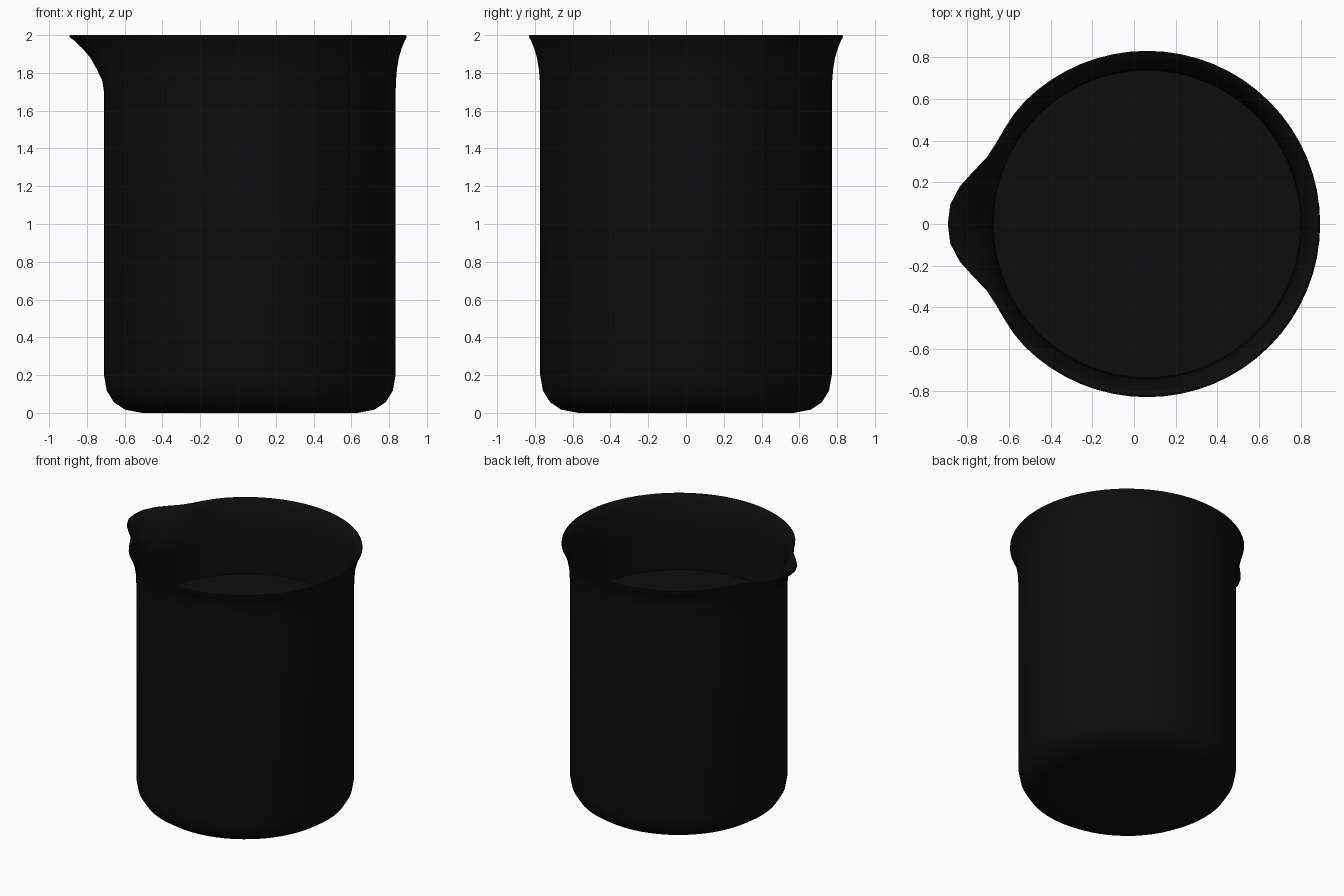
import bpy, bmesh, math

if "Cube" in bpy.data.objects:
    bpy.data.objects.remove(bpy.data.objects["Cube"])

CX, SEG = 0.0625, 64

def material(name, v):
    m = bpy.data.materials.new(name)
    m.diffuse_color = (v, v, v, 1)
    m.use_nodes = True
    m.node_tree.nodes["Principled BSDF"].inputs["Base Color"].default_value = m.diffuse_color
    return m

glass_mat = material("black glass", 0.004)
liquid_mat = material("black liquid", 0.0042)

# Extra rim radius of the pouring lip, per segment away from -x
LIP = [0.125, 0.118, 0.086, 0.040, 0.002, -0.009, -0.008, -0.003]

def lip(i):
    d = abs(i - SEG // 2)
    return LIP[d] if d < len(LIP) else 0.0

def lathe(name, profile, mat):
    """Revolve (radius, z, lip weight) points; radius 0 makes a pole."""
    bm = bmesh.new()
    rings = []
    for r, z, w in profile:
        if r == 0:
            rings.append([bm.verts.new((CX, 0, z))] * SEG)
            continue
        ring = []
        for i in range(SEG):
            a = 2 * math.pi * i / SEG
            rr = r + w * lip(i)
            ring.append(bm.verts.new((CX + rr * math.cos(a), rr * math.sin(a), z)))
        rings.append(ring)
    for a, b in zip(rings, rings[1:]):
        for i in range(SEG):
            j = (i + 1) % SEG
            vs = list(dict.fromkeys((a[i], a[j], b[j], b[i])))
            bm.faces.new(vs)
    bmesh.ops.recalc_face_normals(bm, faces=bm.faces)
    me = bpy.data.meshes.new(name)
    bm.to_mesh(me)
    bm.free()
    me.materials.append(mat)
    ob = bpy.data.objects.new(name, me)
    bpy.context.collection.objects.link(ob)
    bpy.ops.object.select_all(action='DESELECT')
    ob.select_set(True)
    bpy.context.view_layer.objects.active = ob
    bpy.ops.object.shade_smooth_by_angle(angle=math.radians(40))
    return ob

# Beaker: outside from base to rim, then back down the inside
outer = [(0, 0, 0), (0.57, 0, 0), (0.66, 0.017, 0), (0.72, 0.057, 0), (0.757, 0.117, 0),
         (0.772, 0.20, 0), (0.772, 1.70, 0), (0.774, 1.76, 0.06), (0.779, 1.82, 0.25),
         (0.789, 1.88, 0.44), (0.804, 1.93, 0.66), (0.820, 1.97, 0.86),
         (0.831, 1.99, 1.0), (0.830, 1.998, 1.0)]
inner = [(0.823, 2.0, 1.0), (0.812, 1.992, 0.97), (0.796, 1.97, 0.86), (0.778, 1.93, 0.66),
         (0.761, 1.88, 0.44), (0.749, 1.82, 0.22), (0.742, 1.76, 0.04), (0.740, 1.70, 0),
         (0.740, 0.21, 0), (0.725, 0.135, 0), (0.69, 0.08, 0), (0.64, 0.045, 0),
         (0.56, 0.03, 0), (0, 0.03, 0)]
lathe("beaker_glass", outer + inner, glass_mat)

# Liquid filling the beaker
lathe("liquid", [(0, 0.034, 0), (0.56, 0.034, 0), (0.637, 0.049, 0), (0.687, 0.084, 0),
                 (0.721, 0.138, 0), (0.736, 0.21, 0), (0.738, 1.44, 0), (0, 1.44, 0)], liquid_mat)
